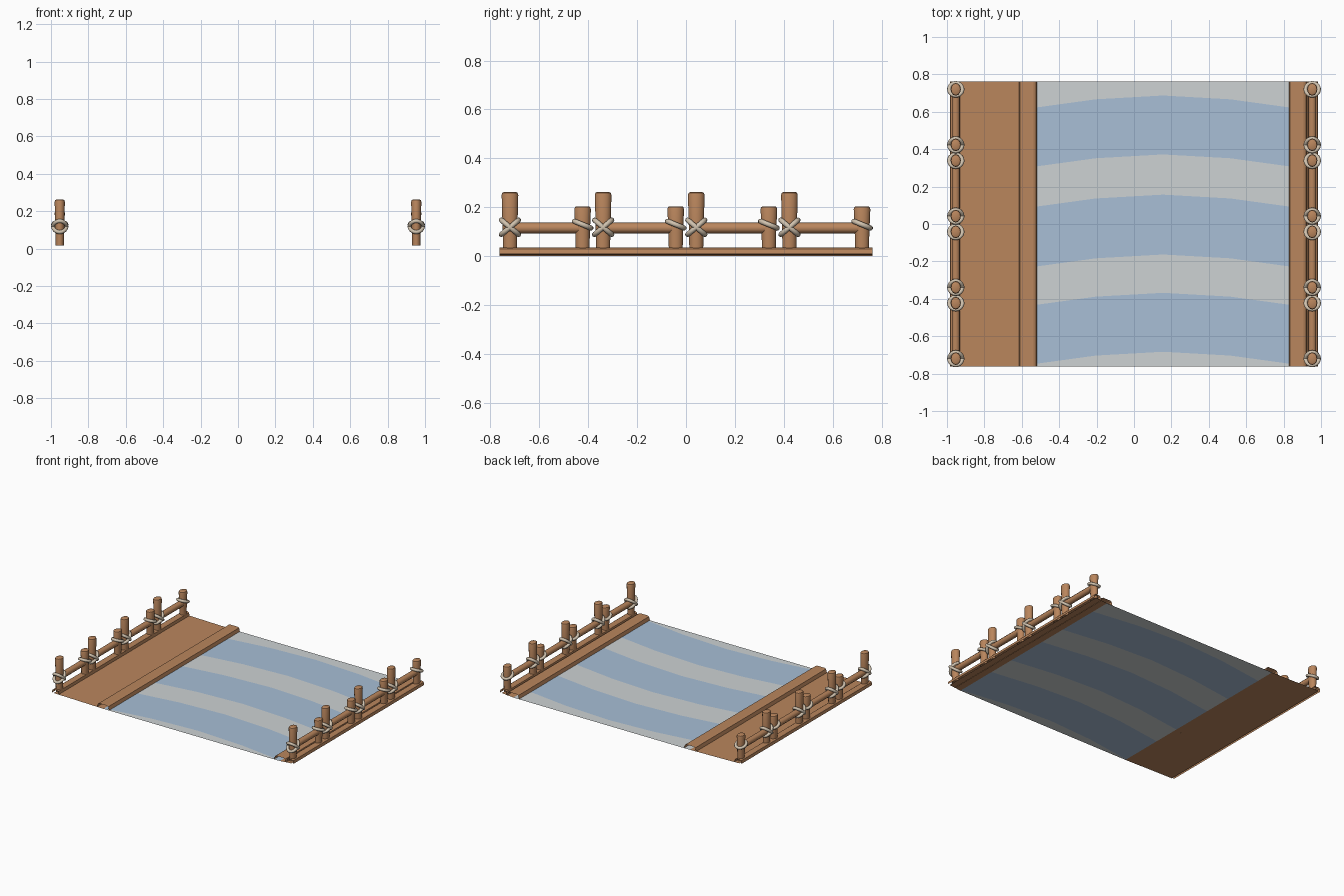
import bpy, bmesh, math
from mathutils import Matrix, Vector

if "Cube" in bpy.data.objects:
    bpy.data.objects.remove(bpy.data.objects["Cube"])

HALF = 0.762           # half length of the tile along y
MID, WHALF = 0.155, 0.72   # river centre line and half width


def mat(name, rgb):
    m = bpy.data.materials.new(name)
    lin = [((c / 255 + 0.055) / 1.055) ** 2.4 for c in rgb]
    m.diffuse_color = (*lin, 1)
    m.use_nodes = True
    m.node_tree.nodes["Principled BSDF"].inputs["Base Color"].default_value = m.diffuse_color
    return m


WOOD = mat("brown wood", (186, 134, 93))
ROPE = mat("pale rope", (208, 194, 174))
BLUE = mat("river blue", (168, 191, 214))
FOAM = mat("pale water", (205, 210, 212))


def finish(name, bm, *mats, smooth=None):
    me = bpy.data.meshes.new(name)
    bm.to_mesh(me)
    bm.free()
    for m in mats:
        me.materials.append(m)
    ob = bpy.data.objects.new(name, me)
    bpy.context.collection.objects.link(ob)
    if smooth:
        bpy.context.view_layer.objects.active = ob
        ob.select_set(True)
        bpy.ops.object.shade_smooth_by_angle(angle=math.radians(smooth))
        ob.select_set(False)
    return ob


def extrude_y(name, profile):
    """Open sheet: an x,z profile (left to right) swept along y."""
    bm = bmesh.new()
    rows = [[bm.verts.new((x, y, z)) for x, z in profile] for y in (-HALF, HALF)]
    for i in range(len(profile) - 1):
        bm.faces.new((rows[0][i], rows[0][i + 1], rows[1][i + 1], rows[1][i]))
    return finish(name, bm, WOOD)


def lathe(bm, rings, centre, sx=1.0, sides=12):
    """Upright capped post from (radius, z) rings."""
    loops = []
    for r, z in rings:
        loops.append([bm.verts.new((centre[0] + sx * r * math.cos(t), centre[1] + r * math.sin(t), z))
                      for t in (2 * math.pi * k / sides for k in range(sides))])
    for a, b in zip(loops, loops[1:]):
        for k in range(sides):
            n = (k + 1) % sides
            bm.faces.new((a[k], a[n], b[n], b[k]))
    bm.faces.new(loops[0][::-1])
    bm.faces.new(loops[-1])


def torus(bm, centre, rx, ry, minor, tilt, n=20, m=8):
    """Rope loop round a post, tilted about x."""
    M = Matrix.Translation(centre) @ Matrix.Rotation(tilt, 4, 'X')
    g = []
    for i in range(n):
        a = 2 * math.pi * i / n
        row = []
        for j in range(m):
            b = 2 * math.pi * j / m
            p = Vector(((rx + minor * math.cos(b)) * math.cos(a),
                        (ry + minor * math.cos(b)) * math.sin(a), minor * math.sin(b)))
            row.append(bm.verts.new(M @ p))
        g.append(row)
    for i in range(n):
        for j in range(m):
            i2, j2 = (i + 1) % n, (j + 1) % m
            bm.faces.new((g[i][j], g[i2][j], g[i2][j2], g[i][j2]))


# River sheet with bowed stripes (alternate bands of the strip grid)
bm = bmesh.new()
starts = [-HALF, -0.745, -0.43, -0.225, 0.095, 0.31, 0.625, HALF]
cols = [(MID - WHALF + WHALF * k / 2, 0.07 * math.sin(math.pi * k / 4)) for k in range(5)]
grid = []
for i, y in enumerate(starts):
    edge = i in (0, len(starts) - 1)
    grid.append([bm.verts.new((x, y if edge else y + bow - 0.008, 0)) for x, bow in cols])
for i in range(len(starts) - 1):
    for k in range(4):
        f = bm.faces.new((grid[i][k], grid[i][k + 1], grid[i + 1][k + 1], grid[i + 1][k]))
        f.material_index = i % 2
finish("river", bm, FOAM, BLUE)

# Flat banks
extrude_y("left_bank", [(-0.97, 0.008), (-0.565, 0.0)])
extrude_y("right_bank", [(0.875, 0.0), (0.97, 0.008)])

# Raised lips along the water, and sills under the fences
for name, c in (("left_lip", -0.567), ("right_lip", 0.877)):
    extrude_y(name, [(c - 0.049, 0.001), (c - 0.042, 0.026), (c - 0.03, 0.031),
                     (c + 0.03, 0.031), (c + 0.042, 0.026), (c + 0.049, 0.001)])
for name, c in (("left_sill", -0.957), ("right_sill", 0.957)):
    extrude_y(name, [(c - 0.028, 0.008), (c - 0.024, 0.029), (c - 0.015, 0.035),
                     (c + 0.015, 0.035), (c + 0.024, 0.029), (c + 0.028, 0.008)])

# Fences: four units a side, each a tall post, a short post, a rail and ropes
for side, sx in (("left", -0.953), ("right", 0.953)):
    posts, rails, ropes = bmesh.new(), bmesh.new(), bmesh.new()
    for u in range(4):
        ya = -0.72 + 0.381 * u
        yb = ya + 0.297
        for y, top in ((ya, 0.262), (yb, 0.204)):
            lathe(posts, [(0.028, 0.016), (0.030, 0.1), (0.034, top - 0.012),
                          (0.031, top - 0.003), (0.025, top)], (sx, y), 0.8)
        bmesh.ops.create_cone(rails, cap_ends=True, segments=10, radius1=0.022, radius2=0.022,
                              depth=yb - ya,
                              matrix=Matrix.Translation((sx, (ya + yb) / 2, 0.115))
                              @ Matrix.Rotation(math.pi / 2, 4, 'X'))
        for tilt in (40, -40):
            torus(ropes, (sx, ya, 0.118), 0.036, 0.046, 0.0105, math.radians(tilt))
        torus(ropes, (sx, yb, 0.129), 0.036, 0.037, 0.0105, math.radians(-22))
    finish(side + "_fence_posts", posts, WOOD, smooth=40)
    finish(side + "_fence_rails", rails, WOOD, smooth=40)
    finish(side + "_fence_ropes", ropes, ROPE, smooth=60)
